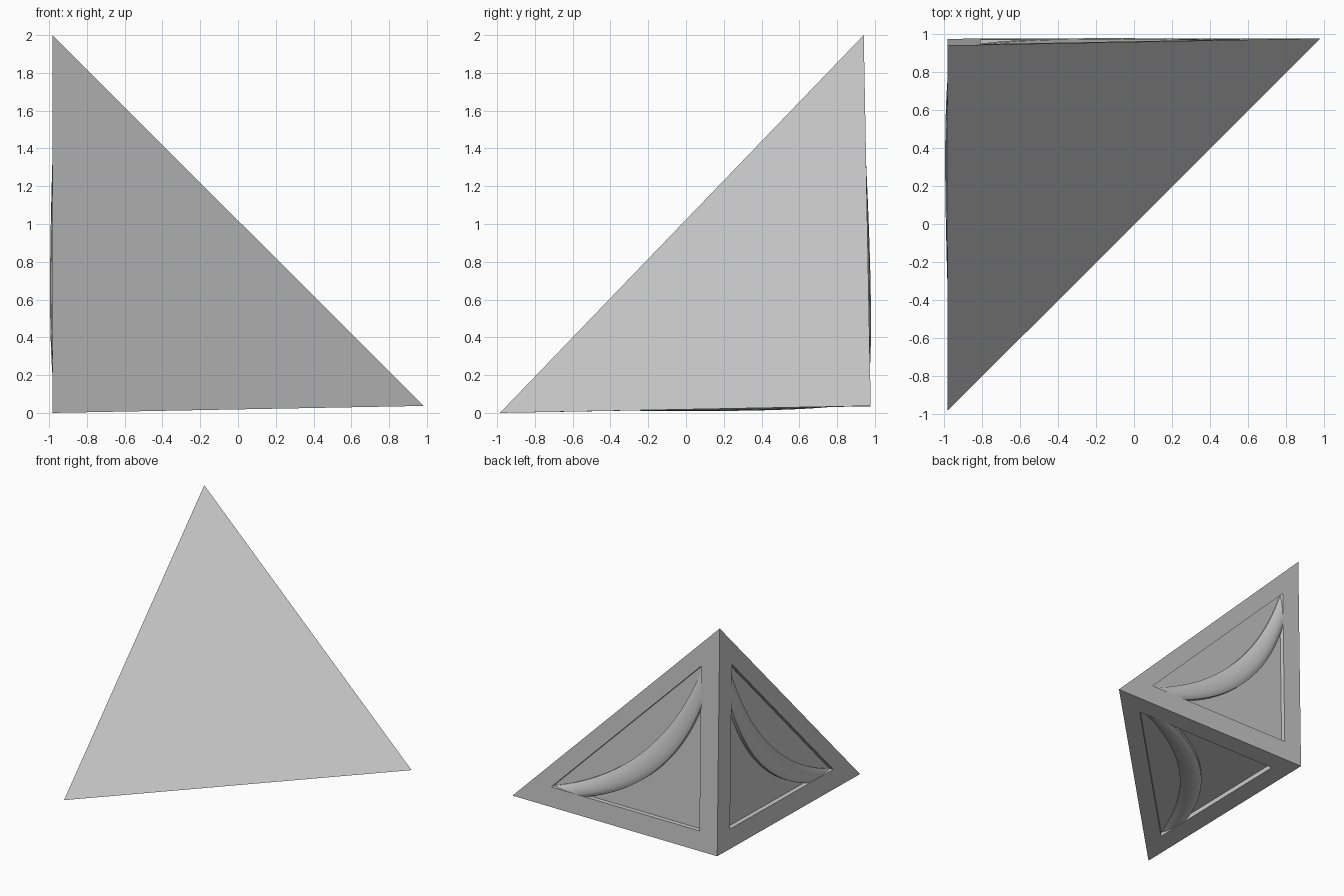
import bpy, bmesh
from mathutils import Vector

if "Cube" in bpy.data.objects:
    bpy.data.objects.remove(bpy.data.objects["Cube"])

# Square corner of the wedge and its three outer tips
D = Vector((-0.983, 0.976, 0.035))
TOP = Vector((-0.983, 0.941, 2.0))
FRONT = Vector((-0.983, -0.985, 0.0))
RIGHT = Vector((0.983, 0.978, 0.037))
SIDES = {"left": (TOP, FRONT), "back": (RIGHT, TOP), "bottom": (FRONT, RIGHT)}
CENTRE = (D + TOP + FRONT + RIGHT) / 4
INNER = [(0.088, 0.088), (0.812, 0.088), (0.088, 0.812)]
DEPTH = 0.04


def mapper(p, q):
    """Maps (u, v, height) on the face D-p-q to space."""
    n = (p - D).cross(q - D).normalized()
    if n.dot(D - CENTRE) < 0:
        n = -n
    return lambda u, v, h=0.0: D + (p - D) * u + (q - D) * v + n * h


def finish(bm, name):
    bmesh.ops.remove_doubles(bm, verts=bm.verts, dist=1e-5)
    bmesh.ops.recalc_face_normals(bm, faces=bm.faces)
    me = bpy.data.meshes.new(name)
    bm.to_mesh(me)
    bm.free()
    ob = bpy.data.objects.new(name, me)
    bpy.context.collection.objects.link(ob)
    bpy.ops.object.select_all(action='DESELECT')
    ob.select_set(True)
    bpy.context.view_layer.objects.active = ob
    bpy.ops.object.shade_smooth_by_angle(angle=0.5)
    return ob


# Solid corner with a recessed triangular panel in each of its square faces
bm = bmesh.new()
bm.faces.new([bm.verts.new(v) for v in (TOP, FRONT, RIGHT)])
for p, q in SIDES.values():
    at = mapper(p, q)
    rings = [[bm.verts.new(at(u, v, 0)) for u, v in ((0, 0), (1, 0), (0, 1))],
             [bm.verts.new(at(u, v, 0)) for u, v in INNER],
             [bm.verts.new(at(u, v, -DEPTH)) for u, v in INNER]]
    for a, b in zip(rings, rings[1:]):
        for i in range(3):
            j = (i + 1) % 3
            bm.faces.new((a[i], a[j], b[j], b[i]))
    bm.faces.new(rings[2])
finish(bm, "corner_body")


def curve(end, ctrl, t):
    a, b, c = (1 - t) ** 2, 2 * t * (1 - t), t * t
    e = 0.088
    return Vector((end * a + ctrl * b + e * c, e * a + ctrl * b + end * c))


# Curved raised band across each panel, rounded on top, stepped toward the corner
STEPS = 32
PROFILE = [(0, -0.045), (0, -0.028), (0.2, -0.012), (0.45, 0.0),
           (0.7, 0.004), (0.88, 0.0), (1, -0.01), (1, -0.045)]
for name, (p, q) in SIDES.items():
    at = mapper(p, q)
    bm = bmesh.new()
    rows = []
    for i in range(STEPS + 1):
        t = i / STEPS
        up, low = curve(0.81, 0.28, t), curve(0.64, 0.236, t)
        swell = 4 * t * (1 - t)
        row = []
        for s, h in PROFILE:
            w = up.lerp(low, s)
            lift = 0 if h < -0.04 else 0.008 * swell - 0.006 * (1 - swell)
            row.append(bm.verts.new(at(w.x, w.y, h + lift)))
        rows.append(row)
    k = len(PROFILE)
    for a, b in zip(rows, rows[1:]):
        for i in range(k):
            j = (i + 1) % k
            bm.faces.new((a[i], a[j], b[j], b[i]))
    bm.faces.new(rows[0])
    bm.faces.new(rows[-1])
    finish(bm, name + "_curved_band")
